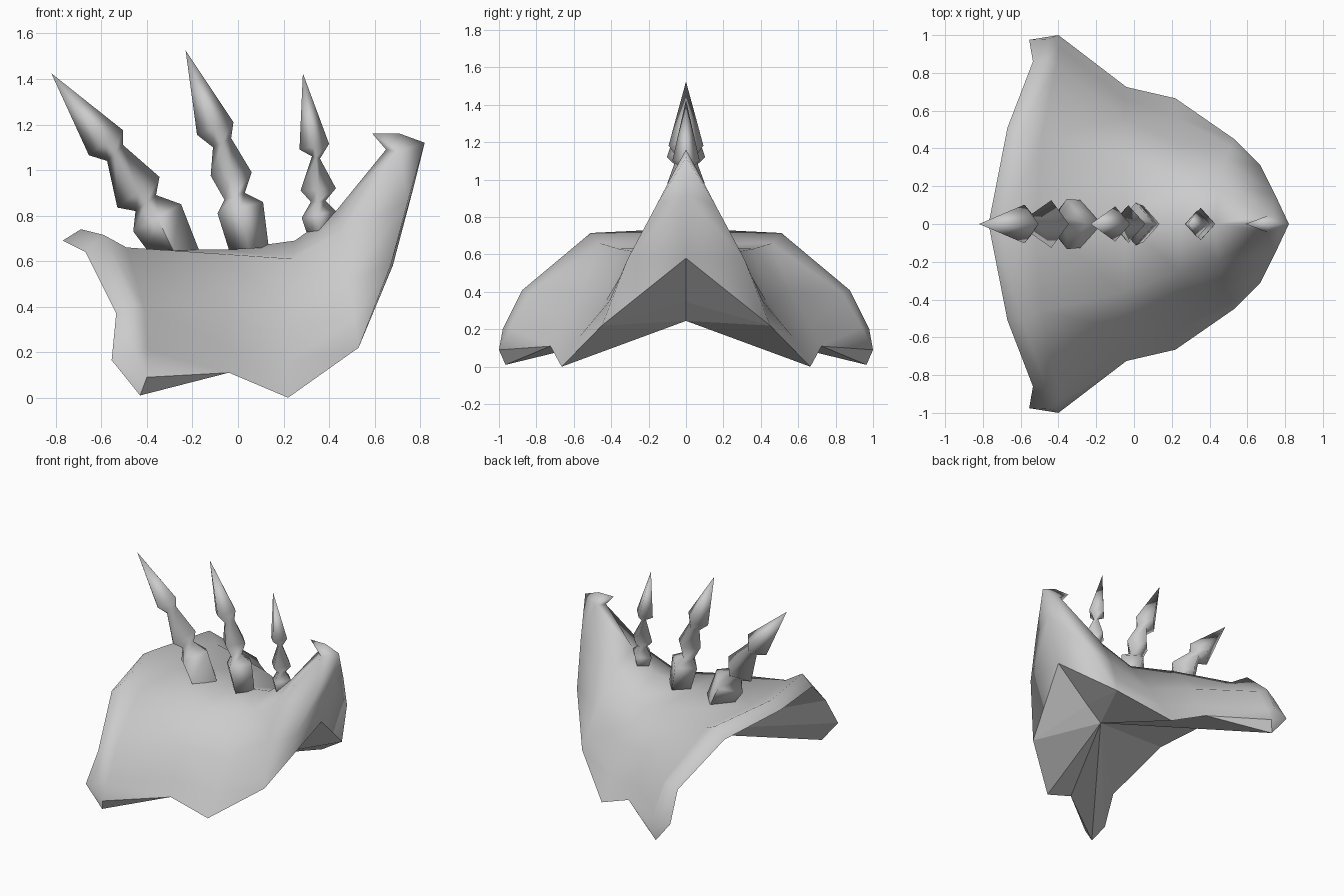
import bpy, bmesh, math
from mathutils import Vector

if "Cube" in bpy.data.objects:
    bpy.data.objects.remove(bpy.data.objects["Cube"], do_unlink=True)

grey = bpy.data.materials.new("plain grey")
grey.use_nodes = True
grey.diffuse_color = (0.6, 0.6, 0.6, 1)
grey.node_tree.nodes["Principled BSDF"].inputs["Base Color"].default_value = (0.6, 0.6, 0.6, 1)


def make_object(name, polygons, mirror=False, smooth=None):
    """Join polygons given as corner points into one object."""
    bm = bmesh.new()
    cache = {}
    for poly in polygons:
        corners = []
        for p in poly:
            key = tuple(p)
            if key not in cache:
                cache[key] = bm.verts.new(key)
            if cache[key] not in corners:
                corners.append(cache[key])
        if len(corners) > 2:
            bm.faces.new(corners)
    mesh = bpy.data.meshes.new(name)
    bm.to_mesh(mesh)
    bm.free()
    mesh.materials.append(grey)
    obj = bpy.data.objects.new(name, mesh)
    bpy.context.collection.objects.link(obj)
    bpy.ops.object.select_all(action='DESELECT')
    obj.select_set(True)
    bpy.context.view_layer.objects.active = obj
    if mirror:
        mod = obj.modifiers.new("Mirror", 'MIRROR')
        mod.use_axis = (False, True, False)
        mod.use_clip = True
        bpy.ops.object.modifier_apply(modifier=mod.name)
    if smooth:
        bpy.ops.object.shade_smooth_by_angle(angle=math.radians(smooth))
    return obj


# Cross-sections of the plate, each from the middle out to the lower rim
lip = [(-.77, 0, .69), (-.67, .51, .64), (-.535, .86, .37), (-.555, .975, .165), (-.43, .965, .01)]
ridge = [(-.69, 0, .74), (-.59, .51, .715), (-.46, .875, .41), (-.45, .98, .2), (-.40, 1, .09)]
valley = [(-.52, 0, .65), (-.49, .46, .66), (-.41, .84, .39), (-.40, .94, .21), (-.40, 1, .09)]
middle = [(-.04, 0, .65), (-.05, .36, .63), (-.05, .56, .40), (-.05, .66, .22), (-.04, .725, .11)]
flank = [(.25, 0, .69), (.24, .25, .61), (.23, .43, .35), (.22, .57, .16), (.22, .665, 0)]
slope = [(.43, 0, .82), (.45, .2, .73), (.48, .335, .51), (.51, .41, .35), (.53, .45, .22)]
crest = [(.65, 0, 1.09), (.71, .045, 1.08), (.745, .16, .86), (.67, .31, .58), (.53, .45, .22)]
sections = [lip, ridge, valley, middle, flank, slope, crest]

shell = []
for a, b in zip(sections, sections[1:]):
    for j in range(4):
        shell.append((a[j], b[j], b[j + 1], a[j + 1]))

# Crest front and the small hook on its top
hook_tip, hook_top, peak = (.59, 0, 1.16), (.71, 0, 1.16), (.82, 0, 1.12)
brow, chin = (.77, 0, .92), (.68, 0, .58)
shell += [
    (peak, brow, crest[2], crest[1]),
    (brow, chin, crest[3], crest[2]),
    (chin, crest[4], crest[3]),
    (peak, crest[1], hook_top),
    (hook_top, crest[1], hook_tip),
    (hook_tip, crest[1], crest[0]),
]
make_object("shoulder_plate", shell, mirror=True, smooth=120)

# Flat-faced hollow underneath, fanned from one hub
hub, keel = (.30, 0, .245), (.42, 0, .345)
rim = lip + [s[-1] for s in (middle, flank, slope)] + [keel]
under = [(hub, p, q) for p, q in zip(rim, rim[1:])]
under += [(keel, slope[-1], chin), (lip[-1], ridge[-1], middle[-1])]
make_object("plate_underside", under, mirror=True)


def spike(name, rings, tip):
    """Four-sided spike; each ring is its left x, z and right x, z."""
    loops = []
    for x1, z1, x2, z2 in rings:
        left, right = Vector((x1, 0, z1)), Vector((x2, 0, z2))
        mid = (left + right) / 2
        side = Vector((0, (right - left).length * .55, 0))
        loops.append([tuple(v) for v in (left, mid - side, right, mid + side)])
    polys = [tuple(reversed(loops[0]))]
    for a, b in zip(loops, loops[1:]):
        for i in range(4):
            k = (i + 1) % 4
            polys.append((a[i], a[k], b[k], b[i]))
    for i in range(4):
        polys.append((loops[-1][i], loops[-1][(i + 1) % 4], (tip[0], 0, tip[1])))
    make_object(name, polys, smooth=95)


spike("large_spike", [
    (-.40, .65, -.17, .645), (-.46, .73, -.25, .85), (-.45, .82, -.36, .89),
    (-.53, .835, -.345, .97), (-.575, 1.04, -.505, 1.11), (-.655, 1.065, -.505, 1.175),
], (-.82, 1.425))
spike("middle_spike", [
    (-.04, .65, .135, .66), (-.09, .81, .11, .86), (-.06, .87, .03, .90),
    (-.12, .975, .06, .99), (-.11, 1.10, -.03, 1.14), (-.18, 1.155, -.02, 1.21),
], (-.23, 1.525))
spike("small_spike", [
    (.31, .70, .40, .70), (.28, .79, .43, .82), (.32, .86, .385, .865),
    (.275, .91, .43, .92), (.325, 1.06, .36, 1.05), (.27, 1.09, .40, 1.115),
], (.285, 1.425))
